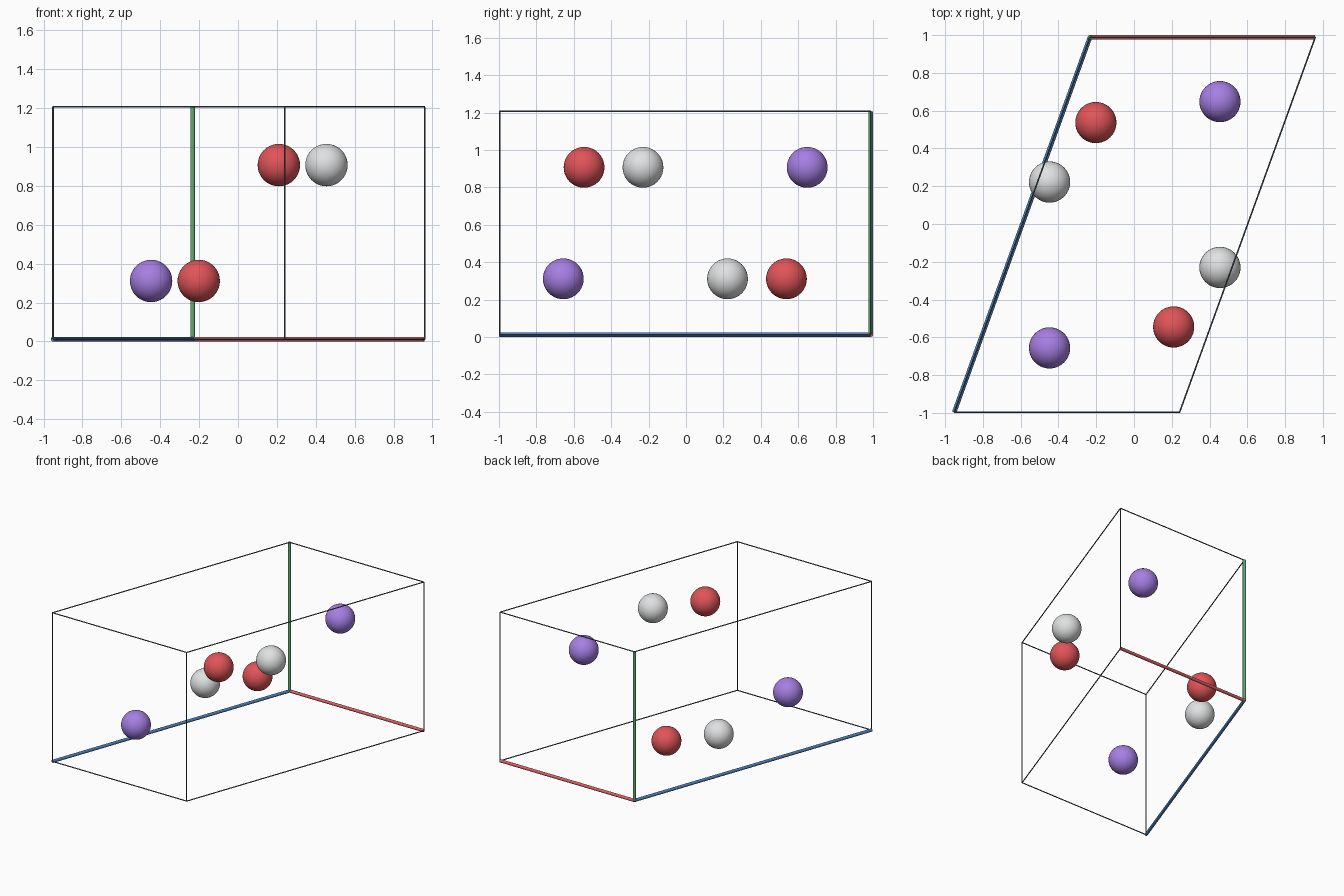
import bpy
from mathutils import Vector

if "Cube" in bpy.data.objects:
    bpy.data.objects.remove(bpy.data.objects["Cube"])


def material(name, rgb):
    lin = [(c / 255 / 12.92) if c < 11 else ((c / 255 + 0.055) / 1.055) ** 2.4 for c in rgb]
    m = bpy.data.materials.new(name)
    m.diffuse_color = (*lin, 1)
    m.use_nodes = True
    m.node_tree.nodes["Principled BSDF"].inputs["Base Color"].default_value = m.diffuse_color
    return m


RED = material("red_atom", (224, 84, 88))
PURPLE = material("purple_atom", (167, 127, 227))
GREY = material("grey_atom", (224, 225, 226))
DARK = material("slate_edge", (78, 94, 108))
AXIS_RED = material("axis_red", (220, 96, 100))
AXIS_GREEN = material("axis_green", (98, 172, 116))
AXIS_BLUE = material("axis_blue", (78, 130, 190))


def finish(name, mat):
    ob = bpy.context.object
    ob.name = name
    ob.data.materials.append(mat)
    bpy.ops.object.shade_smooth_by_angle()


def rod(name, start, end, radius, mat):
    d = end - start
    bpy.ops.mesh.primitive_cylinder_add(vertices=16, radius=radius, depth=d.length,
                                        location=(start + end) / 2,
                                        rotation=d.to_track_quat('Z', 'Y').to_euler())
    finish(name, mat)


# Slanted cell: one corner and three edge vectors
centre = Vector((0.004, -0.004, 0.609))
a = Vector((1.193, 0, 0))
b = Vector((0, 0, 1.194))
c = Vector((-0.718, -1.984, 0))
origin = centre - (a + b + c) / 2

# Coloured axes meeting at the corner
for name, v, mat in (("axis_a", a, AXIS_RED), ("axis_b", b, AXIS_GREEN), ("axis_c", c, AXIS_BLUE)):
    rod(name, origin, origin + v, 0.012, mat)

# Remaining thin cell edges
for label, v, u, w in (("a", a, b, c), ("b", b, a, c), ("c", c, a, b)):
    for i, offset in enumerate((u, w, u + w)):
        rod(f"cell_edge_{label}{i}", origin + offset, origin + offset + v, 0.004, DARK)

# Atoms in pairs mirrored through the cell centre
for name, pos, mat in (("purple_atom", (-0.451, -0.652, -0.298), PURPLE),
                       ("grey_atom", (-0.451, 0.226, -0.298), GREY),
                       ("red_atom", (-0.206, 0.541, -0.298), RED)):
    for side, sign in (("lower", 1), ("upper", -1)):
        bpy.ops.mesh.primitive_uv_sphere_add(segments=40, ring_count=20, radius=0.109,
                                             location=centre + sign * Vector(pos))
        finish(f"{name}_{side}", mat)
